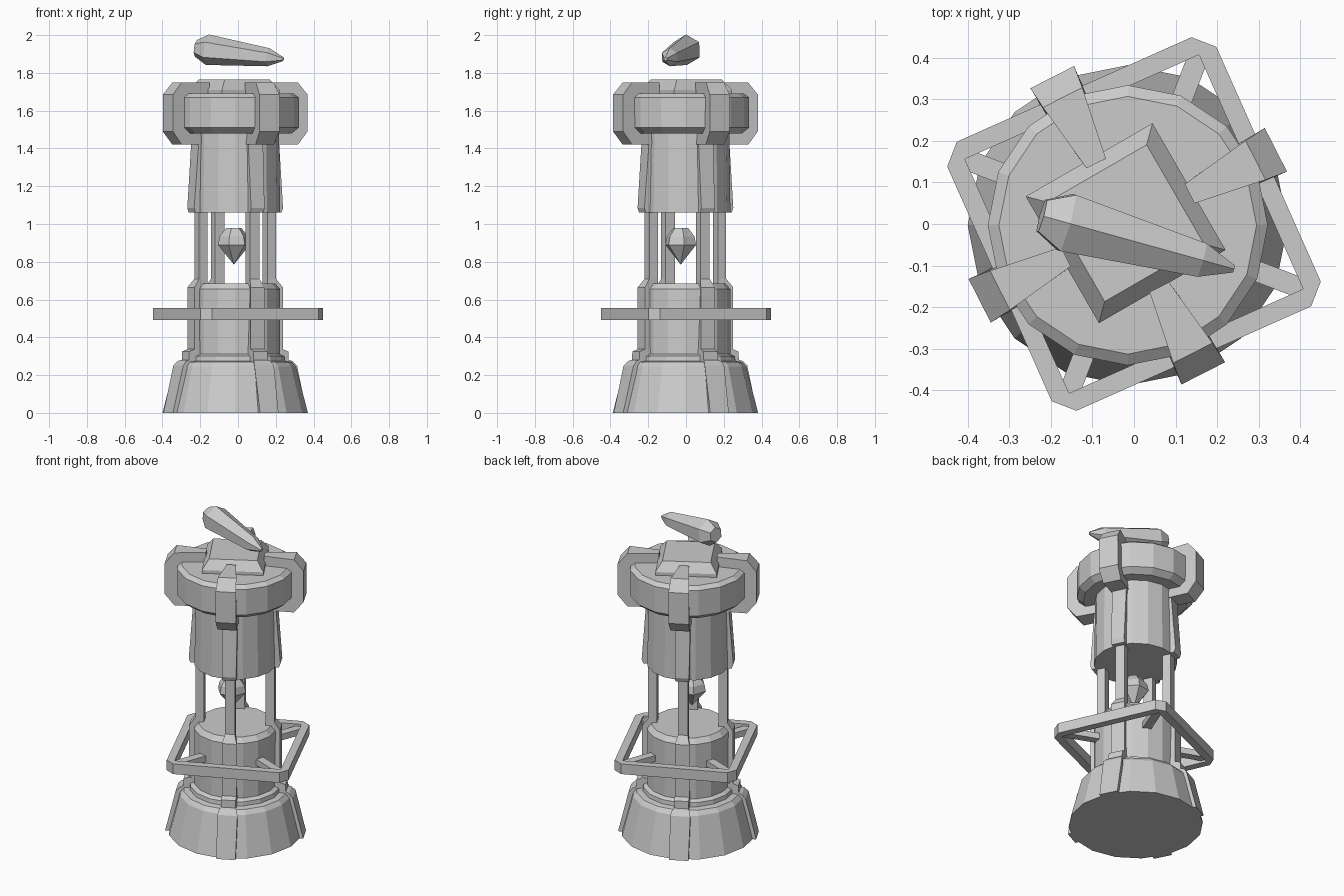
import bpy, bmesh
from math import cos, sin, pi, radians
from mathutils import Vector, Matrix

if "Cube" in bpy.data.objects:
    bpy.data.objects.remove(bpy.data.objects["Cube"])

CX, CY = -0.015, -0.003          # axis of the lantern body


def finish(name, bm, matrix=Matrix()):
    bmesh.ops.transform(bm, matrix=matrix, verts=bm.verts)
    bmesh.ops.recalc_face_normals(bm, faces=bm.faces)
    me = bpy.data.meshes.new(name)
    bm.to_mesh(me)
    bm.free()
    ob = bpy.data.objects.new(name, me)
    bpy.context.collection.objects.link(ob)
    return ob


def lathe(name, profile, n, matrix, phase=0.0):
    """Closed faceted solid from (radius, z) rings; radius 0 makes a tip."""
    bm = bmesh.new()
    rings = [[bm.verts.new((r * cos(phase + 2 * pi * i / n), r * sin(phase + 2 * pi * i / n), z))
              for i in range(n)] for r, z in profile]
    for a, b in zip(rings, rings[1:]):
        for i in range(n):
            j = (i + 1) % n
            bm.faces.new((a[i], a[j], b[j], b[i]))
    bm.faces.new(rings[0])
    bm.faces.new(rings[-1])
    bmesh.ops.remove_doubles(bm, verts=bm.verts, dist=1e-5)
    return finish(name, bm, matrix)


def rib(name, profile, angle, matrix):
    """Radial fin: side profile of (radius, z, half width)."""
    bm = bmesh.new()
    left = [bm.verts.new((r, w, z)) for r, z, w in profile]
    right = [bm.verts.new((r, -w, z)) for r, z, w in profile]
    bm.faces.new(left)
    bm.faces.new(right)
    n = len(profile)
    for i in range(n):
        j = (i + 1) % n
        bm.faces.new((left[i], left[j], right[j], right[i]))
    return finish(name, bm, matrix @ Matrix.Rotation(angle, 4, 'Z'))


axis = Matrix.Translation((CX, CY, 0))

# Turned body parts
lathe("base", [(.385, 0), (.322, .245), (.30, .27), (.265, .275), (.262, .30), (.238, .312),
               (.238, .655), (.212, .685)], 16, axis)
lathe("upper_body", [(.238, 1.06), (.232, 1.5)], 16, axis)
lathe("cap", [(.30, 1.48), (.337, 1.51), (.337, 1.67), (.31, 1.69)], 16, axis)

# Square stepped slab on the cap
q = 2 ** .5
lathe("top_slab", [(.176 * q, 1.68), (.176 * q, 1.71), (.138 * q, 1.765)], 4,
      Matrix.Translation((-.02, .002, 0)), radians(75))

# Four sets of ribs and columns
foot = [(.28, 0, .055), (.398, 0, .055), (.338, .25, .058), (.315, .275, .05),
        (.296, .28, .042), (.294, .325, .042), (.262, .337, .042), (.20, .337, .042), (.20, .1, .05)]
lower = [(.18, .3, .042), (.262, .3, .042), (.262, .665, .042), (.228, .71, .028), (.178, .71, .028)]
column = [(.178, .6, .028), (.228, .6, .028), (.228, 1.1, .028), (.178, 1.1, .028)]
upper = [(.19, 1.06, .04), (.255, 1.06, .04), (.264, 1.085, .04), (.238, 1.44, .044), (.19, 1.44, .044)]
head = [(.22, 1.42, .05), (.345, 1.42, .055), (.40, 1.49, .059), (.40, 1.685, .059),
        (.345, 1.75, .053), (.167, 1.75, .026), (.167, 1.66, .026), (.22, 1.55, .035)]
for k in range(4):
    a = radians(27 + 90 * k)
    for part, prof in (("foot_rib", foot), ("lower_rib", lower), ("column", column),
                       ("upper_rib", upper), ("head_clamp", head)):
        rib(f"{part}_{k + 1}", prof, a, axis)

# Square guard frame with clipped outer corners and four struts
bm = bmesh.new()
loops = []
for z in (.492, .556):
    outer, inner = [], []
    for k in range(4):
        m = Matrix.Rotation(radians(69 + 90 * k), 4, 'Z')
        outer.append([bm.verts.new(m @ Vector((.469, s * .032, z))) for s in (-1, 1)])
        inner.append(bm.verts.new(m @ Vector((.436, 0, z))))
    loops.append((outer, inner))
(o0, i0), (o1, i1) = loops
for k in range(4):
    j = (k + 1) % 4
    for o, i in loops:
        bm.faces.new((o[k][0], o[k][1], i[k]))
        bm.faces.new((o[k][1], o[j][0], i[j], i[k]))
    bm.faces.new((o0[k][0], o0[k][1], o1[k][1], o1[k][0]))
    bm.faces.new((o0[k][1], o0[j][0], o1[j][0], o1[k][1]))
    bm.faces.new((i0[k], i0[j], i1[j], i1[k]))
finish("guard_frame", bm)
strut = [(.2, .505, .025), (.44, .505, .025), (.44, .543, .025), (.2, .543, .025)]
for k in range(4):
    rib(f"guard_strut_{k + 1}", strut, radians(69 + 90 * k), Matrix())

# Gem floating in the chamber
lathe("core_gem", [(0, .785), (.086, .89), (.076, .935), (.04, .98)], 6,
      Matrix.Translation((-.022, -.028, 0)), radians(12))

# Long shard hovering above the cap
start, end = Vector((-.222, .02, 1.93)), Vector((.24, -.108, 1.873))
d = end - start
L = d.length
shard = Matrix.Translation(start) @ d.to_track_quat('Z', 'Y').to_matrix().to_4x4()
lathe("floating_shard", [(.045, 0), (.081, .13 * L), (.048, .83 * L), (.01, L)], 6, shard, radians(30))
